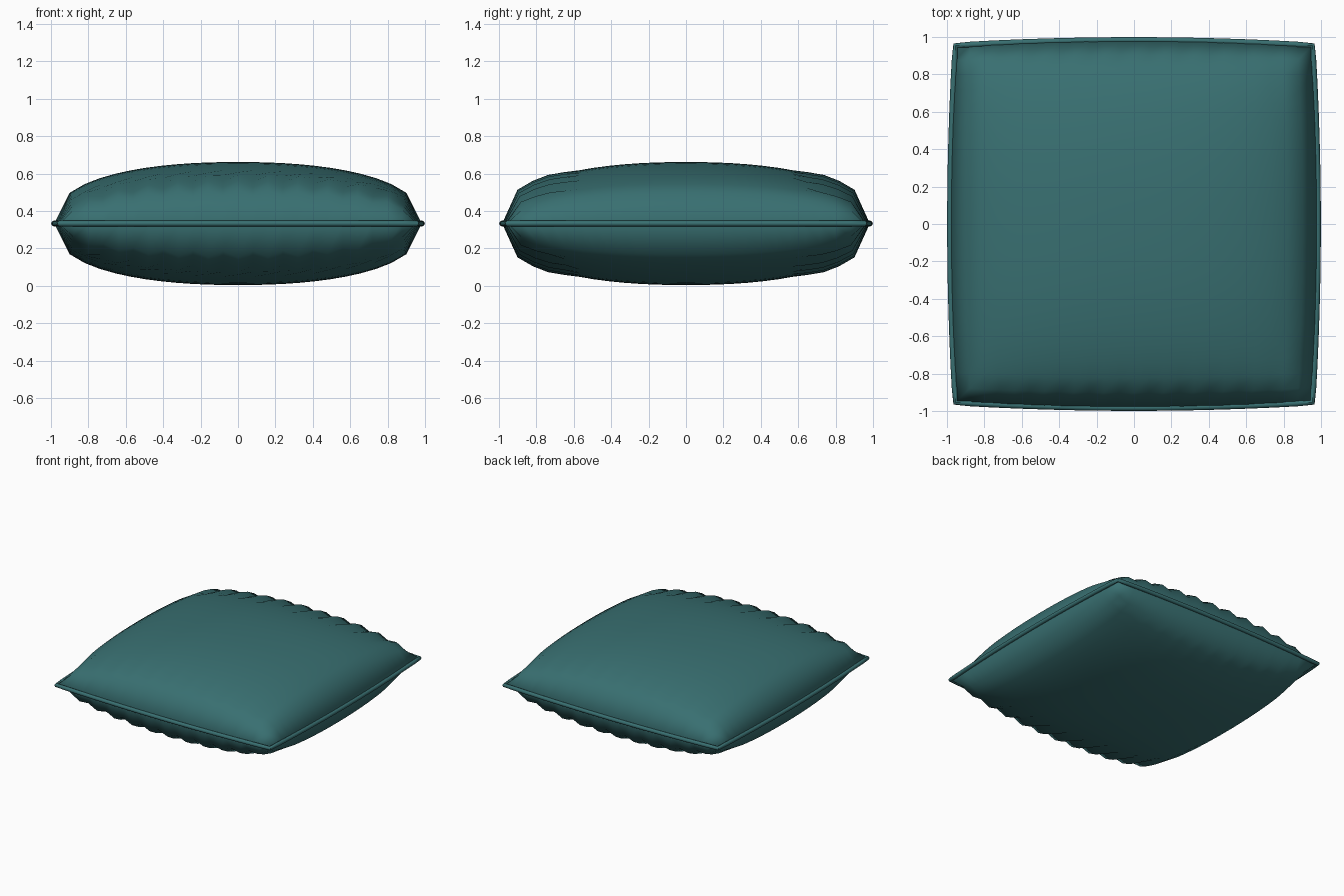
import bpy, bmesh, math

if "Cube" in bpy.data.objects:
    bpy.data.objects.remove(bpy.data.objects["Cube"])

N = 24            # grid cells per side
MID_Z = 0.333     # seam height
HALF = 0.329      # half thickness at the centre

mat = bpy.data.materials.new("teal_fabric")
mat.diffuse_color = (0.04, 0.16, 0.165, 1)
mat.use_nodes = True
mat.node_tree.nodes["Principled BSDF"].inputs["Base Color"].default_value = mat.diffuse_color


def plan(u, v):
    """Slightly bowed square outline."""
    return (u * (0.954 + 0.029 * (1 - v * v)),
            v * (0.954 + 0.029 * (1 - u * u)))


def dome(t):
    return max(0.0, 1 - abs(t) ** 2.2) ** 0.4


def puff(i, j):
    """Half thickness with small gathers along the front and back edges."""
    u, v = 2 * i / N - 1, 2 * j / N - 1
    h = HALF * dome(u) * dome(v)
    if 0.6 < abs(v) < 0.99 and abs(u) < 0.99:
        h += 0.017 * (-1) ** i * dome(u) * min(1, (abs(v) - 0.6) / 0.15)
    return h


# cushion body: two puffed grids sharing the seam edge
bm = bmesh.new()
seam = {}
for side in (1, -1):
    grid = {}
    for i in range(N + 1):
        for j in range(N + 1):
            x, y = plan(2 * i / N - 1, 2 * j / N - 1)
            edge = i in (0, N) or j in (0, N)
            if edge and (i, j) in seam:
                grid[i, j] = seam[i, j]
                continue
            z = MID_Z + (0 if edge else side * puff(i, j))
            grid[i, j] = bm.verts.new((x, y, z))
            if edge:
                seam[i, j] = grid[i, j]
    for i in range(N):
        for j in range(N):
            quad = [grid[i, j], grid[i + 1, j], grid[i + 1, j + 1], grid[i, j + 1]]
            bm.faces.new(quad if side > 0 else quad[::-1])
for f in bm.faces:
    f.smooth = True
mesh = bpy.data.meshes.new("cushion_body")
bm.to_mesh(mesh)
bm.free()
body = bpy.data.objects.new("cushion_body", mesh)
bpy.context.collection.objects.link(body)
mesh.materials.append(mat)

# piping cord around the seam
ts = [2 * k / N - 1 for k in range(N)]
path = ([(t, -1) for t in ts] + [(1, t) for t in ts]
        + [(-t, 1) for t in ts] + [(-1, -t) for t in ts])
curve = bpy.data.curves.new("seam_piping", 'CURVE')
curve.dimensions = '3D'
curve.bevel_depth = 0.016
curve.bevel_resolution = 2
sp = curve.splines.new('POLY')
sp.points.add(len(path) - 1)
for p, (u, v) in zip(sp.points, path):
    p.co = (*plan(u, v), MID_Z, 1)
sp.use_cyclic_u = True
curve.materials.append(mat)
piping = bpy.data.objects.new("seam_piping", curve)
bpy.context.collection.objects.link(piping)
bpy.context.view_layer.objects.active = piping
piping.select_set(True)
bpy.ops.object.convert(target='MESH')
bpy.ops.object.shade_smooth_by_angle(angle=math.radians(50))
